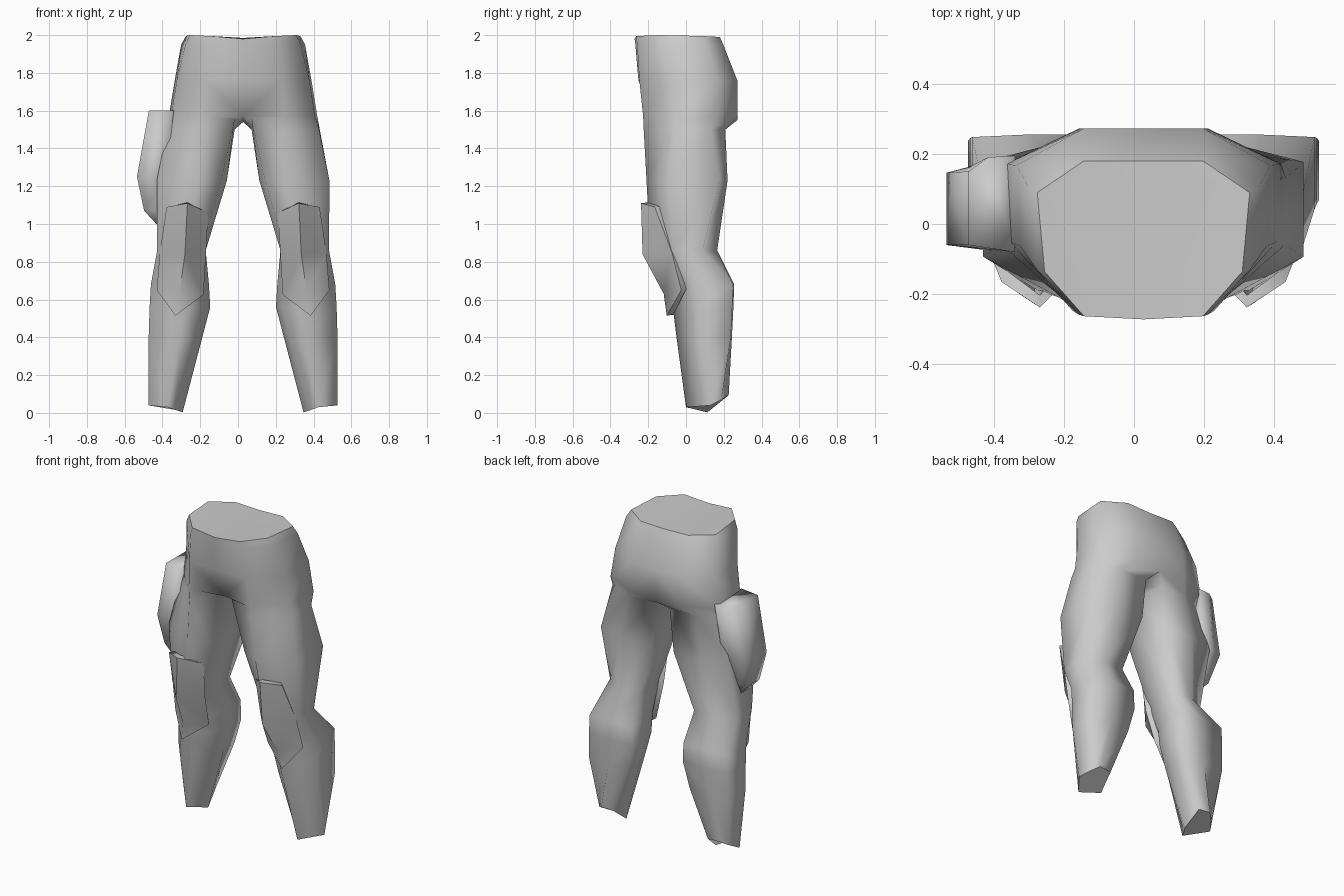
import bpy, bmesh

if "Cube" in bpy.data.objects:
    bpy.data.objects.remove(bpy.data.objects["Cube"], do_unlink=True)

MID = 0.027  # symmetry plane of the trousers

grey = bpy.data.materials.new("cloth_grey")
grey.use_nodes = True
grey.diffuse_color = (0.6, 0.6, 0.6, 1)
grey.node_tree.nodes["Principled BSDF"].inputs["Base Color"].default_value = (0.6, 0.6, 0.6, 1)


def finish(bm, name, mirrored=False):
    for f in bm.faces:
        f.smooth = True
    me = bpy.data.meshes.new(name)
    bm.to_mesh(me)
    bm.free()
    ob = bpy.data.objects.new(name, me)
    bpy.context.collection.objects.link(ob)
    me.materials.append(grey)
    if mirrored:
        ob.location.x = MID
        m = ob.modifiers.new("mirror", "MIRROR")
        m.use_clip = True
        m.merge_threshold = 0.0005
    return ob


def strip(bm, up, lo, n):
    """Quads between two rings, n segments, wrapping round."""
    for k in range(n):
        j = (k + 1) % len(lo)
        bm.faces.new((lo[k], lo[j], up[j], up[k]))


def cap(bm, verts):
    f = bm.faces.new(verts)
    for e in f.edges:
        e.smooth = False


# ---- trousers: half pelvis rings running into closed leg rings, mirrored
# each point is a fraction across the ring's box, front centre round to back
WAIST = [(0, 0), (.56, .02), (.93, .30), (1, .80), (.56, 1), (0, 1), (0, .5)]
PELVIS = [(0, 0), (.56, .01), (.97, .36), (1, .80), (.47, 1), (0, 1), (0, .5)]
GROIN = [(0, .13), (.48, 0), (.99, .38), (1, .82), (.55, 1), (.03, 1), (0, .5)]
THIGH = [(.08, .16), (.42, 0), (1, .27), (1, .90), (.55, 1), (.01, .99), (0, .5)]
KNEE = [(.10, .28), (.40, 0), (1, .36), (1, .78), (.52, 1), (.01, 1), (0, .6)]
CALF = [(.10, .28), (.42, 0), (1, .40), (1, .98), (.50, 1), (.02, 1), (0, .6)]
ANKLE = [(.22, .26), (.43, 0), (1, .57), (.78, .83), (.55, 1), (.10, .98), (0, .5)]
TOP_Z = [1.98, 1.995, 2.0, 1.995, 1.99, 1.985, 0]
CROTCH_Z = [1.565, 1.57, 1.57, 1.57, 1.57, 1.55, 1.54]
GROIN_Z = [1.555, 1.50, 1.50, 1.50, 1.50, 1.50, 1.50]
HEM_Z = [.016, .03, .04, .07, .095, .09, .003]
# shape, z (or heights), x inner, x outer, y front, y back
ring_rows = [
    (WAIST, TOP_Z, 0, .303, -.272, .18),
    (WAIST, 1.95, 0, .328, -.268, .197),
    (PELVIS, 1.76, 0, .362, -.252, .272),
    (PELVIS, CROTCH_Z, 0, .393, -.232, .272),
    (GROIN, GROIN_Z, .045, .406, -.224, .208),
    (THIGH, 1.23, .086, .457, -.209, .220),
    (KNEE, 0.86, .198, .455, -.190, .165),
    (CALF, 0.68, .181, .488, -.100, .255),
    (CALF, 0.56, .174, .495, -.070, .251),
    (CALF, 0.40, .216, .500, -.050, .243),
    (ANKLE, HEM_Z, .320, .500, 0.000, .226),
]
CROTCH = 3  # index of the ring where the legs part

bm = bmesh.new()
rings = []
for i, (shape, z, x0, x1, y0, y1) in enumerate(ring_rows):
    count = 6 if i < CROTCH else 7
    heights = z if isinstance(z, list) else [z] * 7
    rings.append([bm.verts.new((x0 + u * (x1 - x0), y0 + v * (y1 - y0), h))
                  for (u, v), h in zip(shape[:count], heights)])
rings[CROTCH][0].co.y = -.175

for up, lo in zip(rings, rings[1:]):
    strip(bm, up, lo, 5 if len(up) == 6 else 7)
cap(bm, rings[0])
cap(bm, rings[-1][::-1])
# no hard edge on the symmetry plane
bm.edges.get((rings[0][0], rings[0][5])).smooth = True
finish(bm, "trousers", True)

# ---- knee pads: curved plate wrapped round the knee, with a pointed lower tip
pad_rows = [
    [(.212, -.125, 1.06), (.322, -.238, 1.11), (.432, -.165, 1.09)],
    [(.224, -.095, .84), (.335, -.230, .84), (.468, -.075, .85)],
    [(.237, -.035, .625), (.365, -.118, .63), (.484, -.025, .65)],
]
bm = bmesh.new()
grid = [[bm.verts.new((x - MID, y, z)) for x, y, z in r] for r in pad_rows]
for up, lo in zip(grid, grid[1:]):
    strip(bm, up, lo, 2)
tip = bm.verts.new((.385 - MID, -.102, .515))
for a, b in zip(grid[2], grid[2][1:]):
    bm.faces.new((tip, b, a))
pads = finish(bm, "knee_pads", True)
sol = pads.modifiers.new("thickness", "SOLIDIFY")
sol.thickness = 0.035
sol.offset = -1
bpy.context.view_layer.objects.active = pads
pads.select_set(True)
bpy.ops.object.modifier_move_to_index(modifier="thickness", index=0)
bpy.ops.object.modifier_apply(modifier="thickness")
bpy.ops.object.shade_smooth_by_angle(angle=1.3)
pads.select_set(False)

# ---- thigh pouch on the right leg: z, outer x, inner x, front y, back y, bulge
pouch_rings = [
    (1.60, -.472, -.34, -.060, .150, .045),
    (1.25, -.535, -.38, -.060, .146, .020),
    (1.07, -.497, -.39, -.040, .085, 0),
    (1.00, -.432, -.39, -.035, .050, 0),
]
bm = bmesh.new()
rings = []
for z, xo, xi, yf, yb, bulge in pouch_rings:
    rings.append([bm.verts.new(c) for c in (
        (xo, yf, z), (xi, yf - .02, z), (xi, yb + bulge, z),
        ((xo + xi) / 2 - .01, yb + bulge * .9, z), (xo, yb, z))])
for up, lo in zip(rings, rings[1:]):
    strip(bm, up, lo, 5)
bm.faces.new(rings[0])
bm.faces.new(rings[-1][::-1])
finish(bm, "thigh_pouch")
